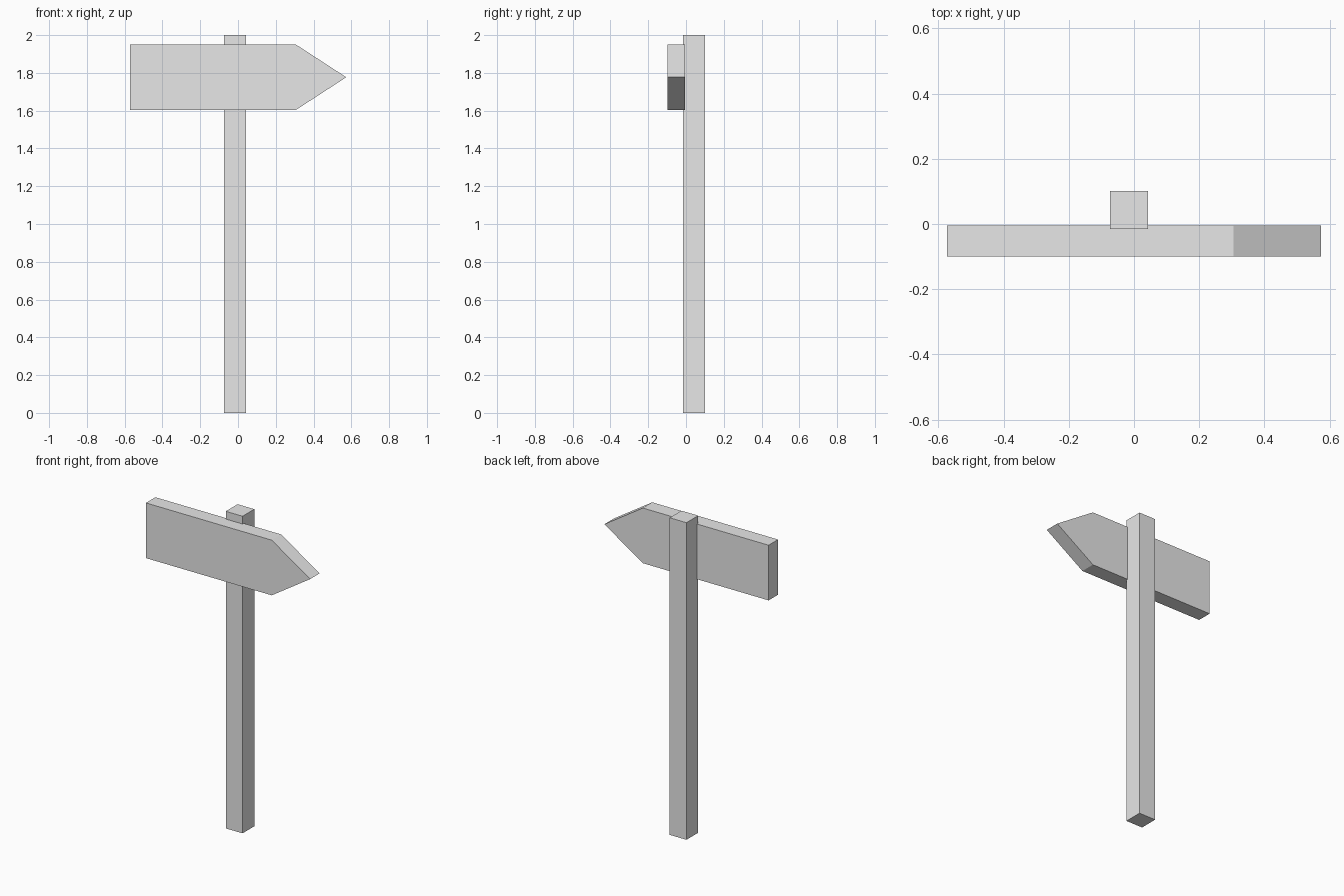
import bpy
import bmesh

if "Cube" in bpy.data.objects:
    bpy.data.objects.remove(bpy.data.objects["Cube"])

grey = bpy.data.materials.new("light grey")
grey.diffuse_color = (0.8, 0.8, 0.8, 1.0)
grey.use_nodes = True
grey.node_tree.nodes["Principled BSDF"].inputs["Base Color"].default_value = grey.diffuse_color


def extrude_profile(name, points, direction):
    """Solid made by pushing a flat outline along a direction."""
    bm = bmesh.new()
    base = bm.faces.new([bm.verts.new(p) for p in points])
    result = bmesh.ops.extrude_face_region(bm, geom=[base], use_keep_orig=True)
    moved = [g for g in result["geom"] if isinstance(g, bmesh.types.BMVert)]
    bmesh.ops.translate(bm, verts=moved, vec=direction)
    bmesh.ops.recalc_face_normals(bm, faces=bm.faces)
    mesh = bpy.data.meshes.new(name)
    bm.to_mesh(mesh)
    bm.free()
    mesh.materials.append(grey)
    obj = bpy.data.objects.new(name, mesh)
    bpy.context.collection.objects.link(obj)
    return obj


# Square upright post
x0, x1, y0, y1 = -0.074, 0.043, -0.016, 0.101
extrude_profile("post", [(x0, y0, 0), (x1, y0, 0), (x1, y1, 0), (x0, y1, 0)],
                (0, 0, 2.0))

# Arrow board with its point to the right, fixed to the front of the post
left, shoulder, tip = -0.573, 0.305, 0.573
bottom, top = 1.603, 1.951
outline = [(left, bottom), (shoulder, bottom), (tip, (bottom + top) / 2),
           (shoulder, top), (left, top)]
extrude_profile("arrow_board", [(x, -0.099, z) for x, z in outline],
                (0, 0.094, 0))
